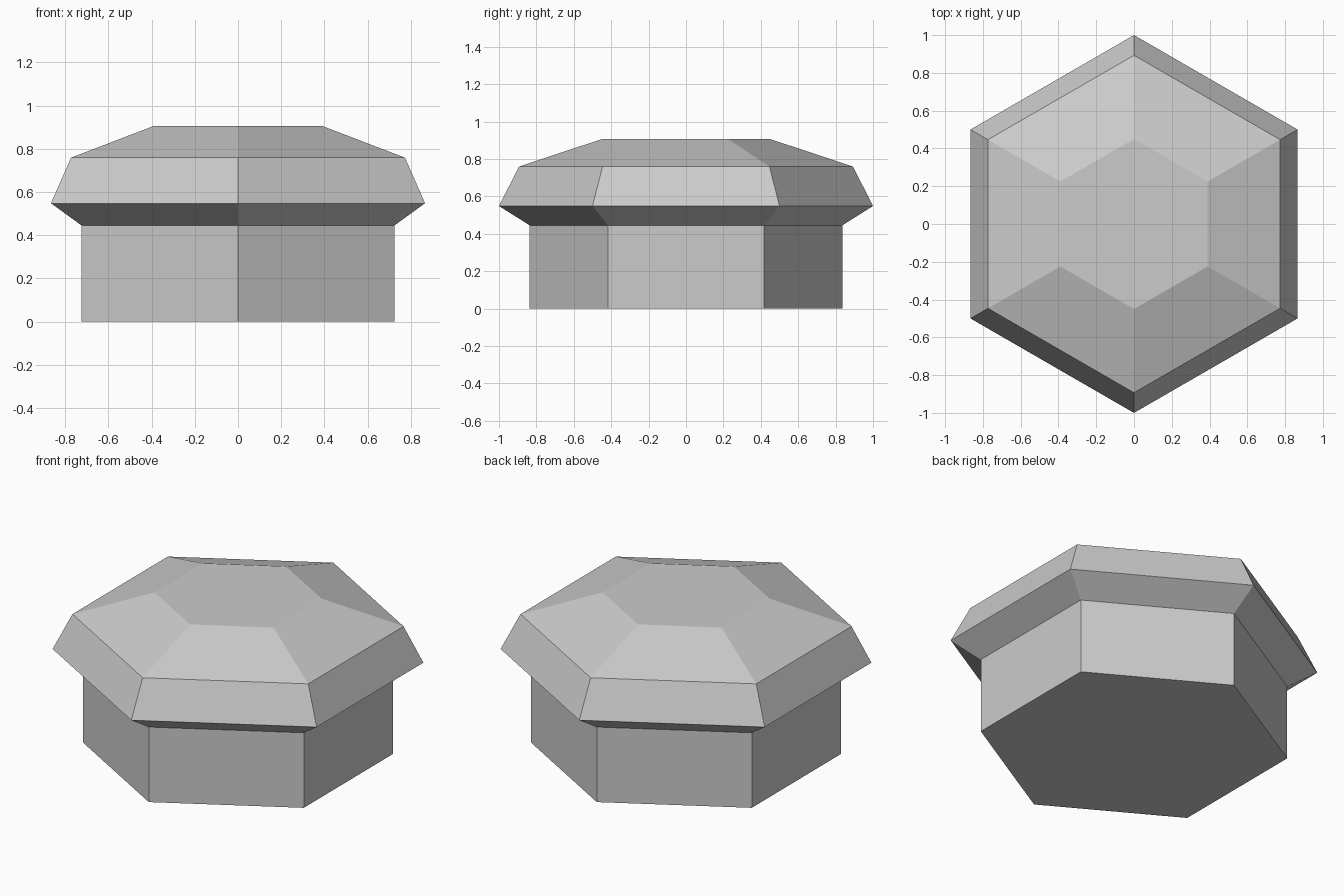
import bpy, bmesh
from math import sin, cos, pi

cube = bpy.data.objects.get("Cube")
if cube:
    bpy.data.objects.remove(cube, do_unlink=True)

SIDES = 6

# Single plain grey material
grey = bpy.data.materials.new("light_grey")
grey.use_nodes = True
colour = (0.6, 0.6, 0.6, 1)
grey.diffuse_color = colour
grey.node_tree.nodes["Principled BSDF"].inputs["Base Color"].default_value = colour


def hex_solid(name, profile):
    """Stack six-sided rings of (radius, height), corners pointing along y."""
    bm = bmesh.new()
    rings = [[bm.verts.new((r * sin(2 * pi * i / SIDES), r * cos(2 * pi * i / SIDES), z))
              for i in range(SIDES)] for r, z in profile]
    for low, high in zip(rings, rings[1:]):
        for i in range(SIDES):
            j = (i + 1) % SIDES
            bm.faces.new((low[i], low[j], high[j], high[i]))
    bm.faces.new(rings[0])
    bm.faces.new(rings[-1])
    bmesh.ops.recalc_face_normals(bm, faces=bm.faces)
    mesh = bpy.data.meshes.new(name)
    bm.to_mesh(mesh)
    bm.free()
    mesh.materials.append(grey)
    obj = bpy.data.objects.new(name, mesh)
    bpy.context.collection.objects.link(obj)
    return obj


# Straight base, flared rim and sloping flat-topped cap, as one closed shell
hex_solid("hexagonal_knob", [(0.836, 0), (0.836, 0.445), (1, 0.548),
                             (0.893, 0.759), (0.45, 0.906)])
